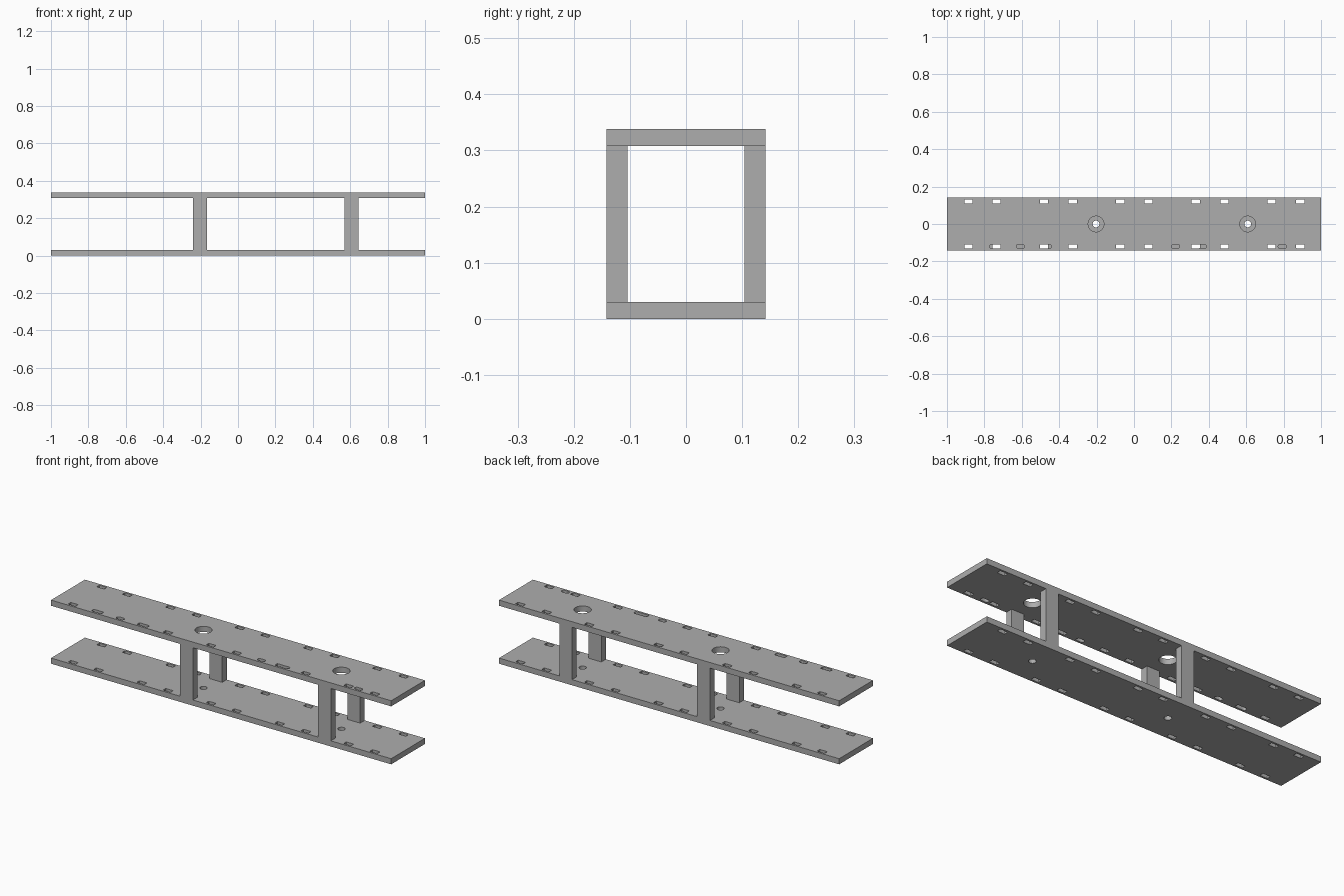
import bpy
import bmesh
from math import pi
from mathutils import Matrix, Vector

if "Cube" in bpy.data.objects:
    bpy.data.objects.remove(bpy.data.objects["Cube"], do_unlink=True)

LENGTH, WIDTH, HEIGHT, THICK = 2.0, 0.284, 0.338, 0.03
POST_X, POST_Y = 0.075, 0.038
COLUMNS = (-0.203, 0.608)
SLOT_X = (-0.885, -0.735, -0.481, -0.327, -0.074, 0.077, 0.33, 0.484, 0.735, 0.889)
EXTRA_X = (-0.75, -0.607, -0.464, 0.222, 0.365, 0.793)
SLOT_Y = 0.12

grey = bpy.data.materials.new("plain grey")
grey.use_nodes = True
colour = (0.42, 0.42, 0.42, 1)
grey.diffuse_color = colour
grey.node_tree.nodes["Principled BSDF"].inputs["Base Color"].default_value = colour


def finish(bm, name, helper=False):
    mesh = bpy.data.meshes.new(name)
    bm.to_mesh(mesh)
    bm.free()
    obj = bpy.data.objects.new(name, mesh)
    bpy.context.collection.objects.link(obj)
    mesh.materials.append(grey)
    obj.hide_render = helper
    return obj


def add_box(bm, centre, size):
    bmesh.ops.create_cube(
        bm, size=1, matrix=Matrix.Translation(centre) @ Matrix.Diagonal((*size, 1)))


def add_slot(bm, x, y, z, rounding):
    """Upright slot cutter with rounded corners."""
    part = bmesh.new()
    add_box(part, (x, y, z), (0.044, 0.022, THICK * 3))
    upright = [e for e in part.edges
               if abs(e.verts[0].co.z - e.verts[1].co.z) > THICK]
    bmesh.ops.bevel(part, geom=upright, offset=rounding, segments=4,
                    profile=0.5, affect='EDGES')
    temp = bpy.data.meshes.new("temp")
    part.to_mesh(temp)
    part.free()
    bm.from_mesh(temp)
    bpy.data.meshes.remove(temp)


def plate(name, z, hole_radius, extra):
    bm = bmesh.new()
    add_box(bm, (0, 0, z), (LENGTH, WIDTH, THICK))
    obj = finish(bm, name)

    # Regular slots along both edges, and a round hole at each column
    cut = bmesh.new()
    for x in SLOT_X:
        for y in (-SLOT_Y, SLOT_Y):
            add_slot(cut, x, y, z, 0.003)
    for x in COLUMNS:
        bmesh.ops.create_cone(cut, cap_ends=True, segments=40, radius1=hole_radius,
                              radius2=hole_radius, depth=THICK * 3,
                              matrix=Matrix.Translation((x, 0, z)))
    cutters = [finish(cut, name + "_hole_cutter", True)]

    # Additional slots along the front edge
    if extra:
        cut = bmesh.new()
        for x in EXTRA_X:
            add_slot(cut, x, -SLOT_Y, z, 0.0105)
        cutters.append(finish(cut, name + "_extra_slot_cutter", True))

    bpy.context.view_layer.objects.active = obj
    for cutter in cutters:
        mod = obj.modifiers.new("holes", 'BOOLEAN')
        mod.operation = 'DIFFERENCE'
        mod.solver = 'EXACT'
        mod.object = cutter
        bpy.ops.object.modifier_apply(modifier=mod.name)
    for cutter in cutters:
        bpy.data.objects.remove(cutter, do_unlink=True)

    # Smooth the round walls, keep the plate edges sharp
    bpy.ops.object.select_all(action='DESELECT')
    obj.select_set(True)
    bpy.ops.object.shade_smooth_by_angle(angle=pi / 6)


plate("bottom_plate", THICK / 2, 0.018, False)
plate("top_plate", HEIGHT - THICK / 2, 0.042, True)

# Posts joining the plates, flush with the long edges
for column, x in zip(("right", "left"), COLUMNS):
    for side, sign in (("front", -1), ("back", 1)):
        bm = bmesh.new()
        add_box(bm, Vector((x, sign * (WIDTH - POST_Y) / 2, HEIGHT / 2)),
                (POST_X, POST_Y, HEIGHT - 2 * THICK))
        finish(bm, f"{side}_{column}_post")
